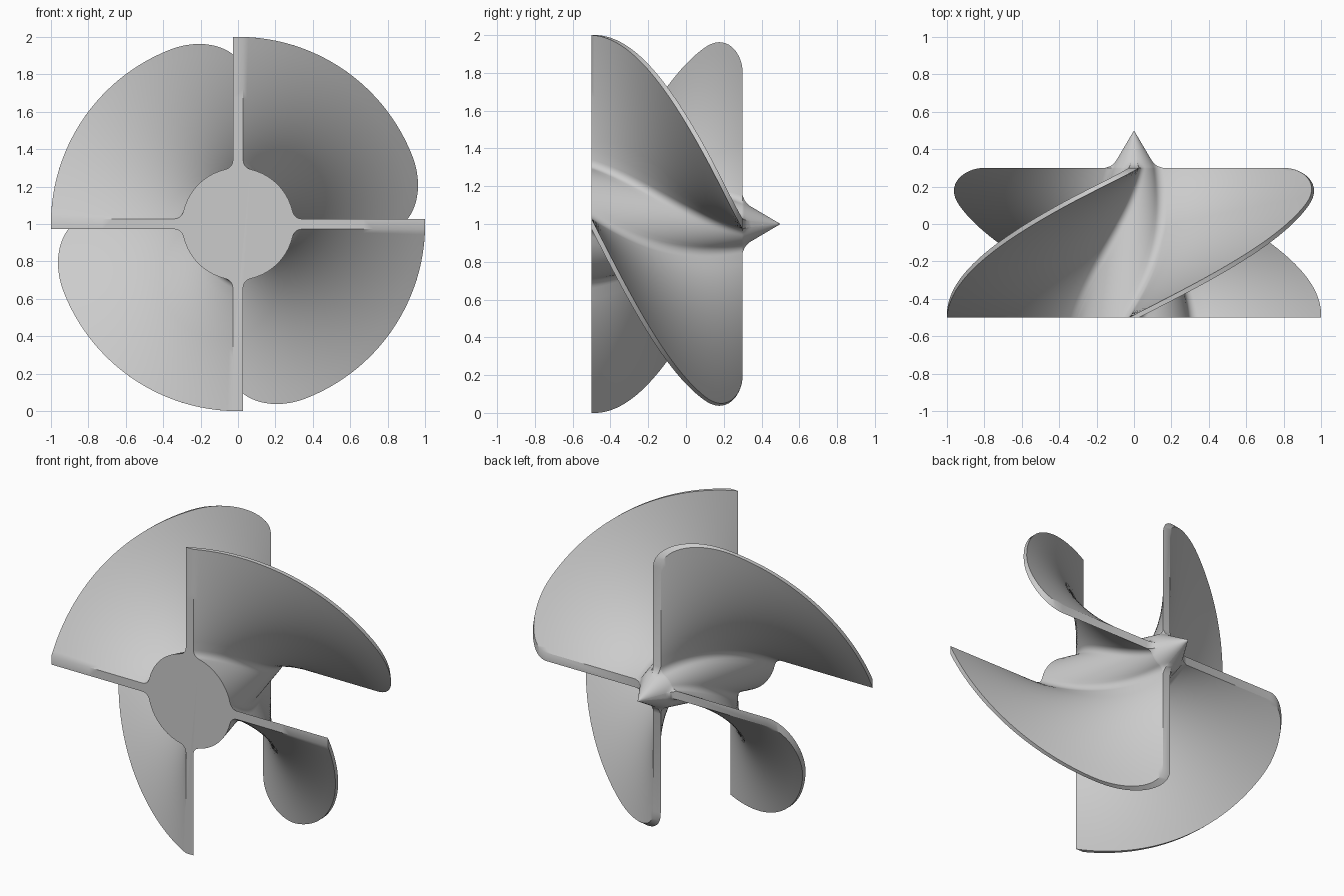
import bpy, bmesh
from math import sin, cos, pi, sqrt, atan2, radians

cube = bpy.data.objects.get("Cube")
if cube:
    bpy.data.objects.remove(cube, do_unlink=True)

BLADES = 4
FRONT, BACK, TIP = -0.5, 0.3, 0.5      # hub front, blade trailing edge, nose point
HUB_FRONT, HUB_BACK = 0.3, 0.12        # hub taper
HALF, FILLET, ROUND = 0.0275, 0.05, 0.2

grey = bpy.data.materials.new("grey")
grey.use_nodes = True
colour = (0.6, 0.6, 0.6, 1)
grey.diffuse_color = colour
grey.node_tree.nodes["Principled BSDF"].inputs["Base Color"].default_value = colour


def half_blade(hub, reach):
    """One side of a blade section (radius, offset), from hub fillet to tip."""
    cv = HALF + FILLET
    cu = sqrt((hub + FILLET) ** 2 - cv ** 2)
    start, end = atan2(-cv, -cu), -pi / 2
    pts = []
    for i in range(7):
        a = start + (end - start) * i / 6
        pts.append((cu + FILLET * cos(a), cv + FILLET * sin(a)))
    tip = cu + 0.002 if reach is None else reach
    pts += [(cu + (tip - cu) * i / 12, HALF) for i in range(1, 13)]
    return pts


def section(y, reach):
    """Closed outline of hub and blades, twisted a quarter turn along the hub."""
    t = (y - FRONT) / (BACK - FRONT)
    hub = HUB_FRONT + (HUB_BACK - HUB_FRONT) * t
    side = half_blade(hub, reach)
    local = [(u, -v) for u, v in side] + side[::-1]
    touch = atan2(side[0][1], side[0][0])
    step = 2 * pi / BLADES
    for i in range(1, 10):
        a = touch + (step - 2 * touch) * i / 10
        local.append((hub * cos(a), hub * sin(a)))
    ring = []
    for k in range(BLADES):
        a = k * step + t * pi / 2
        for u, v in local:
            ring.append((u * sin(a) + v * cos(a), y, 1 + u * cos(a) - v * sin(a)))
    return ring


def nose_ring(base, y, blend):
    """Blend the last hub outline into the round nose cone."""
    r = HUB_BACK * (TIP - y) / (TIP - BACK)
    ring = []
    for x, _, z in base:
        d = sqrt(x * x + (z - 1) ** 2)
        s = (r + max(d - HUB_BACK, 0) * blend) / d
        ring.append((x * s, y, 1 + (z - 1) * s))
    return ring


# Blade stations: constant radius, then a rounded trailing corner
bend = BACK - ROUND
rings = [section(FRONT + (bend - FRONT) * i / 40, 1.0) for i in range(41)]
for i in range(1, 17):
    a = pi / 2 * i / 16
    rings.append(section(bend + ROUND * sin(a), 1 - ROUND + ROUND * cos(a)))

# Flat trailing edge, fillet into the nose, nose cone
base = section(BACK, None)
rings.append(base)
for i in range(1, 6):
    s = i / 5
    rings.append(nose_ring(base, BACK + 0.045 * s, 1 - sqrt(1 - (1 - s) ** 2)))
for y in (0.4, 0.45, 0.48):
    rings.append(nose_ring(base, y, 0))

bm = bmesh.new()
loops = [[bm.verts.new(p) for p in ring] for ring in rings]
n = len(loops[0])
for low, high in zip(loops, loops[1:]):
    for j in range(n):
        k = (j + 1) % n
        bm.faces.new((low[j], low[k], high[k], high[j]))
bm.faces.new(loops[0])
point = bm.verts.new((0, TIP, 1))
for j in range(n):
    bm.faces.new((loops[-1][j], loops[-1][(j + 1) % n], point))
bmesh.ops.remove_doubles(bm, verts=bm.verts, dist=0.00005)
bmesh.ops.recalc_face_normals(bm, faces=bm.faces)

mesh = bpy.data.meshes.new("propeller")
bm.to_mesh(mesh)
bm.free()
mesh.materials.append(grey)
propeller = bpy.data.objects.new("propeller", mesh)
bpy.context.collection.objects.link(propeller)
bpy.ops.object.select_all(action="DESELECT")
propeller.select_set(True)
bpy.context.view_layer.objects.active = propeller
bpy.ops.object.shade_smooth_by_angle(angle=radians(35))
